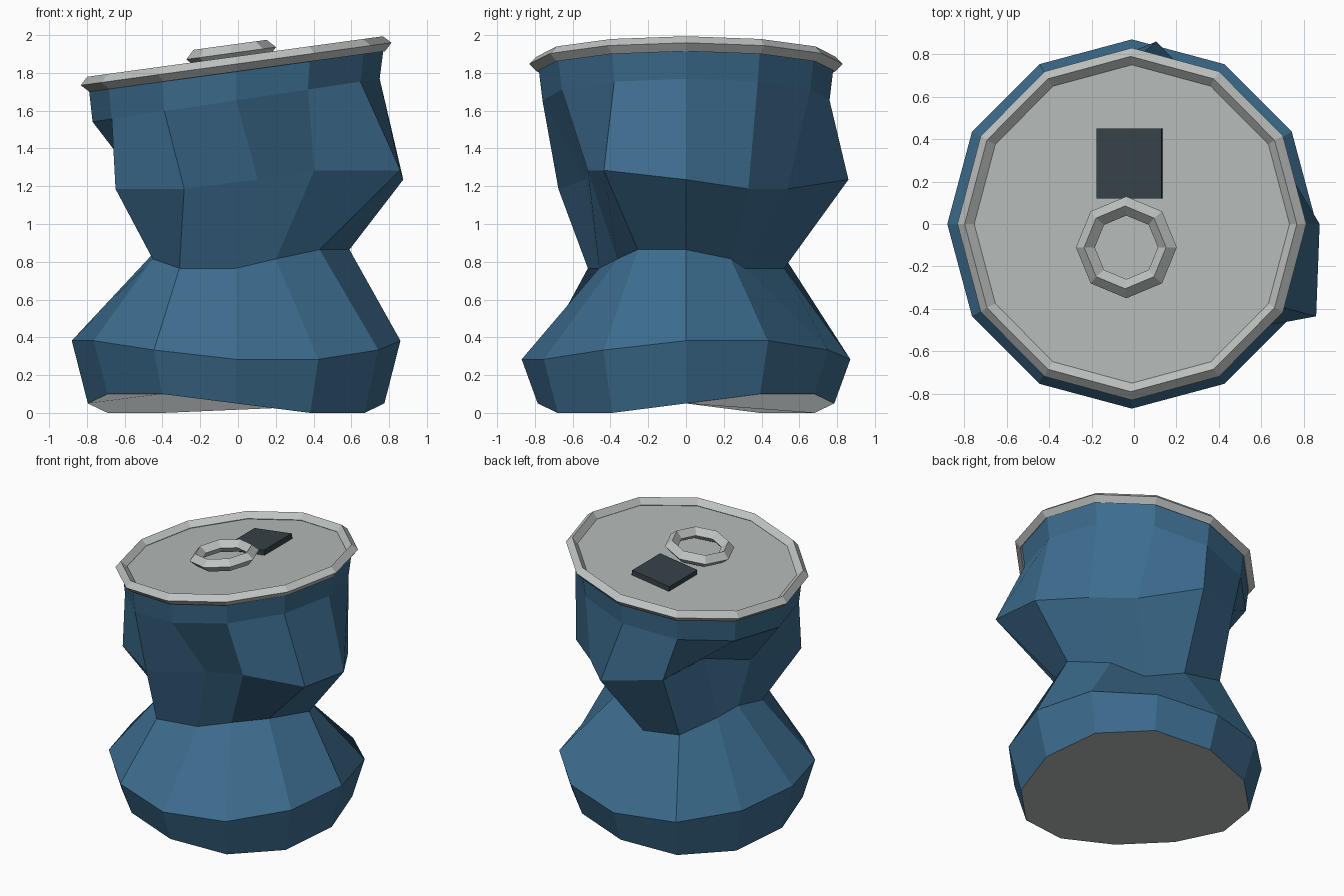
import bpy, bmesh
from math import sin, cos, radians, pi
from mathutils import Matrix

if "Cube" in bpy.data.objects:
    bpy.data.objects.remove(bpy.data.objects["Cube"])


def material(name, rgb):
    m = bpy.data.materials.new(name)
    m.use_nodes = True
    color = (*rgb, 1)
    m.diffuse_color = color
    m.node_tree.nodes["Principled BSDF"].inputs["Base Color"].default_value = color
    return m


blue = material("can blue", (0.045, 0.15, 0.27))
metal = material("pale metal", (0.52, 0.55, 0.54))
lid_grey = material("lid metal", (0.46, 0.49, 0.485))
dark = material("dark opening", (0.037, 0.053, 0.063))

SIDES = 12
CENTER_X = -0.01
TILT = radians(7.8)
# Frame of the tilted lid
LID = Matrix.Translation((CENTER_X, 0, 1.847)) @ Matrix.Rotation(-TILT, 4, 'Y')


def ring(bm, radii, z, wave=0, phase=0, slope=0, shift=CENTER_X):
    """One wavy or sloping loop of the crumpled body."""
    verts = []
    for i, r in enumerate(radii):
        a = 2 * pi * i / SIDES
        x, y = r * cos(a), r * sin(a)
        height = z + wave * cos(2 * a + radians(phase)) + slope * x
        verts.append(bm.verts.new((x + shift, y, height)))
    return verts


def finish(bm, name, mats):
    me = bpy.data.meshes.new(name)
    bmesh.ops.recalc_face_normals(bm, faces=bm.faces)
    bm.to_mesh(me)
    bm.free()
    for m in mats:
        me.materials.append(m)
    ob = bpy.data.objects.new(name, me)
    bpy.context.collection.objects.link(ob)
    return ob


# Crumpled can body: twisting waves, a pinched waist and a dented upper bulge
waist = [.60, .48, .36, .52, .61, .48, .42, .51, .60, .46, .42, .51]
bulge = [.77, .66, .62, .86, .80, .50, .64, .87, .78, .53, .60, .87]
bm = bmesh.new()
loops = [
    ring(bm, [.785] * SIDES, .05, .058, -90),
    ring(bm, [.87] * SIDES, .333, .057, -30),
    ring(bm, waist, .815, .057, 30),
    ring(bm, bulge, 1.235, .057, 90, shift=.105),
    ring(bm, [.76] * SIDES, 1.655, slope=.15),
    ring(bm, [.78] * SIDES, 1.822, slope=.13),
]
for low, high in zip(loops, loops[1:]):
    for i in range(SIDES):
        j = (i + 1) % SIDES
        bm.faces.new((low[i], low[j], high[j], high[i]))
bm.faces.new(loops[-1])
base = bm.faces.new(loops[0][::-1])
base.material_index = 1
finish(bm, "can_body", [blue, lid_grey])

# Lid disc
bm = bmesh.new()
bmesh.ops.create_cone(bm, cap_ends=True, segments=SIDES, radius1=.765, radius2=.765,
                      depth=.03, matrix=Matrix.Rotation(pi / 2, 4, 'Z'))
finish(bm, "lid", [lid_grey]).matrix_world = LID @ Matrix.Translation((0, 0, -.02))


def hoop(name, sides, major, minor, offset):
    """Diamond-section ring lying on the tilted lid."""
    bpy.ops.mesh.primitive_torus_add(major_segments=sides, minor_segments=4,
                                     major_radius=major, minor_radius=minor)
    ob = bpy.context.object
    ob.name = name
    ob.data.materials.append(metal)
    ob.data.shade_flat()
    ob.matrix_world = LID @ Matrix.Translation(offset)


hoop("rim", SIDES, .79, .04, (0, 0, 0))
hoop("pull_ring", 8, .195, .045, (-.018, -.11, .06))

# Dark drinking opening
bm = bmesh.new()
bmesh.ops.create_cube(bm, size=1, matrix=Matrix.Diagonal((.31, .33, .04, 1)))
finish(bm, "opening", [dark]).matrix_world = LID @ Matrix.Translation((-.01, .285, .012))
